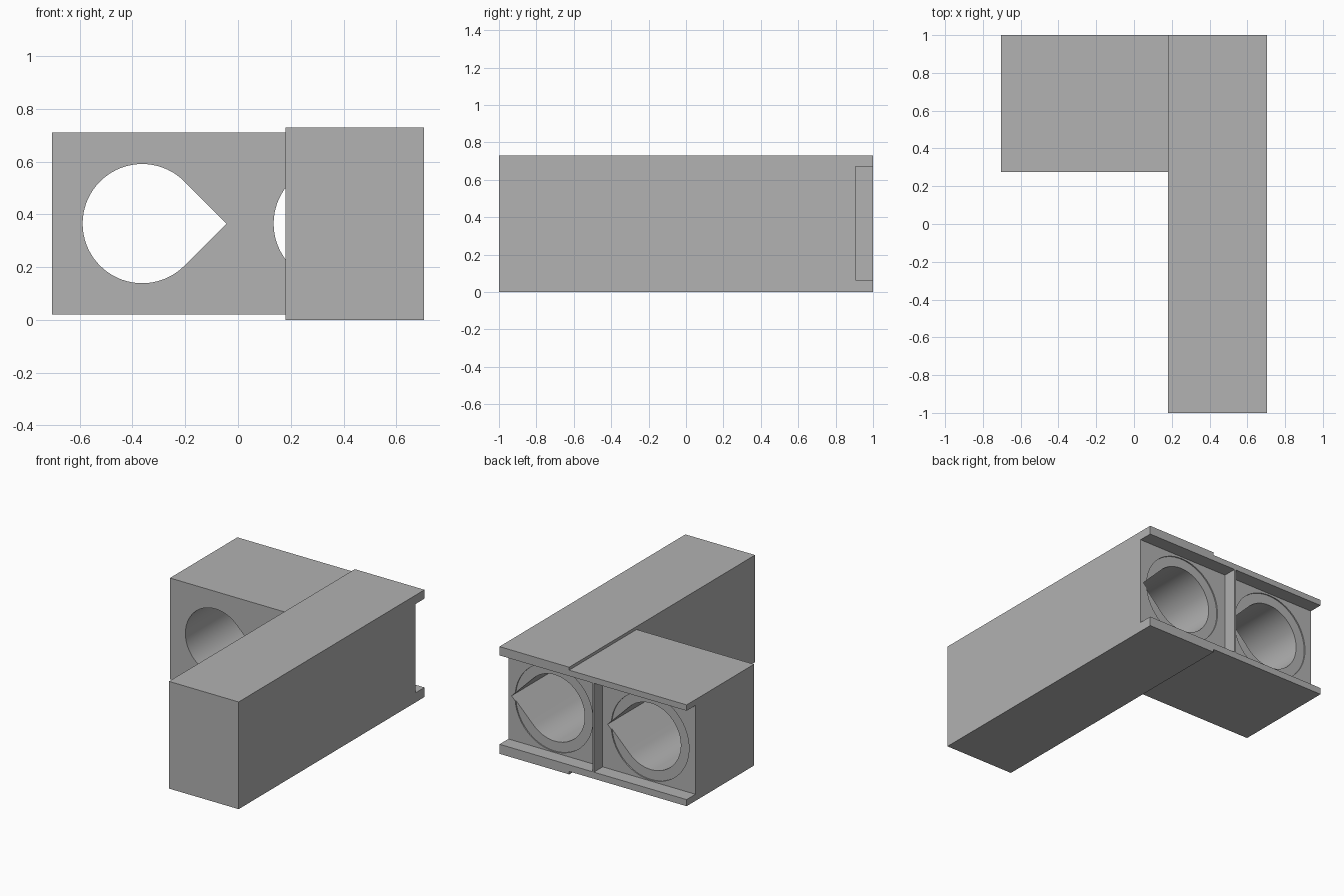
import bpy, bmesh, math
from mathutils import Vector

if "Cube" in bpy.data.objects:
    bpy.data.objects.remove(bpy.data.objects["Cube"], do_unlink=True)

grey = bpy.data.materials.new("light grey")
grey.use_nodes = True
tone = (0.445, 0.445, 0.445, 1)
grey.diffuse_color = tone
grey.node_tree.nodes["Principled BSDF"].inputs["Base Color"].default_value = tone


def prism(name, outline, y0, y1):
    """Extrude an x-z outline from y0 to y1."""
    bm = bmesh.new()
    face = bm.faces.new([bm.verts.new((x, y0, z)) for x, z in outline])
    side = bmesh.ops.extrude_face_region(bm, geom=[face])["geom"]
    verts = [v for v in side if isinstance(v, bmesh.types.BMVert)]
    bmesh.ops.translate(bm, verts=verts, vec=Vector((0, y1 - y0, 0)))
    bmesh.ops.recalc_face_normals(bm, faces=bm.faces)
    mesh = bpy.data.meshes.new(name)
    bm.to_mesh(mesh)
    bm.free()
    mesh.materials.append(grey)
    obj = bpy.data.objects.new(name, mesh)
    bpy.context.collection.objects.link(obj)
    return obj


def rect(x0, x1, z0, z1):
    return [(x0, z0), (x1, z0), (x1, z1), (x0, z1)]


def arc(cx, cz, r, start, end, steps):
    angles = [math.radians(start + (end - start) * i / steps) for i in range(steps + 1)]
    return [(cx + r * math.cos(a), cz + r * math.sin(a)) for a in angles]


def combine(target, tool, operation):
    """Apply a boolean and remove the tool."""
    bpy.context.view_layer.objects.active = target
    mod = target.modifiers.new("boolean", "BOOLEAN")
    mod.operation, mod.solver, mod.object = operation, "EXACT", tool
    bpy.ops.object.modifier_apply(modifier=mod.name)
    bpy.data.objects.remove(tool, do_unlink=True)


# Long arm joined to the shorter side block
BACK, STEP, FRONT = 1.0, 0.905, 0.275
body = prism("body", rect(0.18, 0.705, 0, 0.73), -1, BACK)
combine(body, prism("side_block", rect(-0.705, 0.3, 0.02, 0.71), FRONT, BACK), "UNION")

# Rear channel, leaving a thin fin in the middle
for x0, x1 in ((-0.8, -0.006), (0.006, 0.8)):
    combine(body, prism("channel_cutter", rect(x0, x1, 0.065, 0.67), STEP, BACK + 0.1), "DIFFERENCE")

# Teardrop bores, each with a shallow round seat
CZ, R = 0.365, 0.226
for cx in (-0.363, 0.361):
    seat = arc(cx, CZ, 0.293, 0, 354.375, 63)
    combine(body, prism("seat_cutter", seat, STEP - 0.008, STEP + 0.02), "DIFFERENCE")
    drop = arc(cx, CZ, R, 45, 315, 54) + [(cx + R * math.sqrt(2), CZ)]
    combine(body, prism("bore_cutter", drop, FRONT - 0.005, STEP + 0.02), "DIFFERENCE")

# Smooth the bores while keeping the edges crisp
bpy.ops.object.select_all(action="DESELECT")
body.select_set(True)
bpy.context.view_layer.objects.active = body
bpy.ops.object.shade_smooth_by_angle(angle=math.radians(30))
